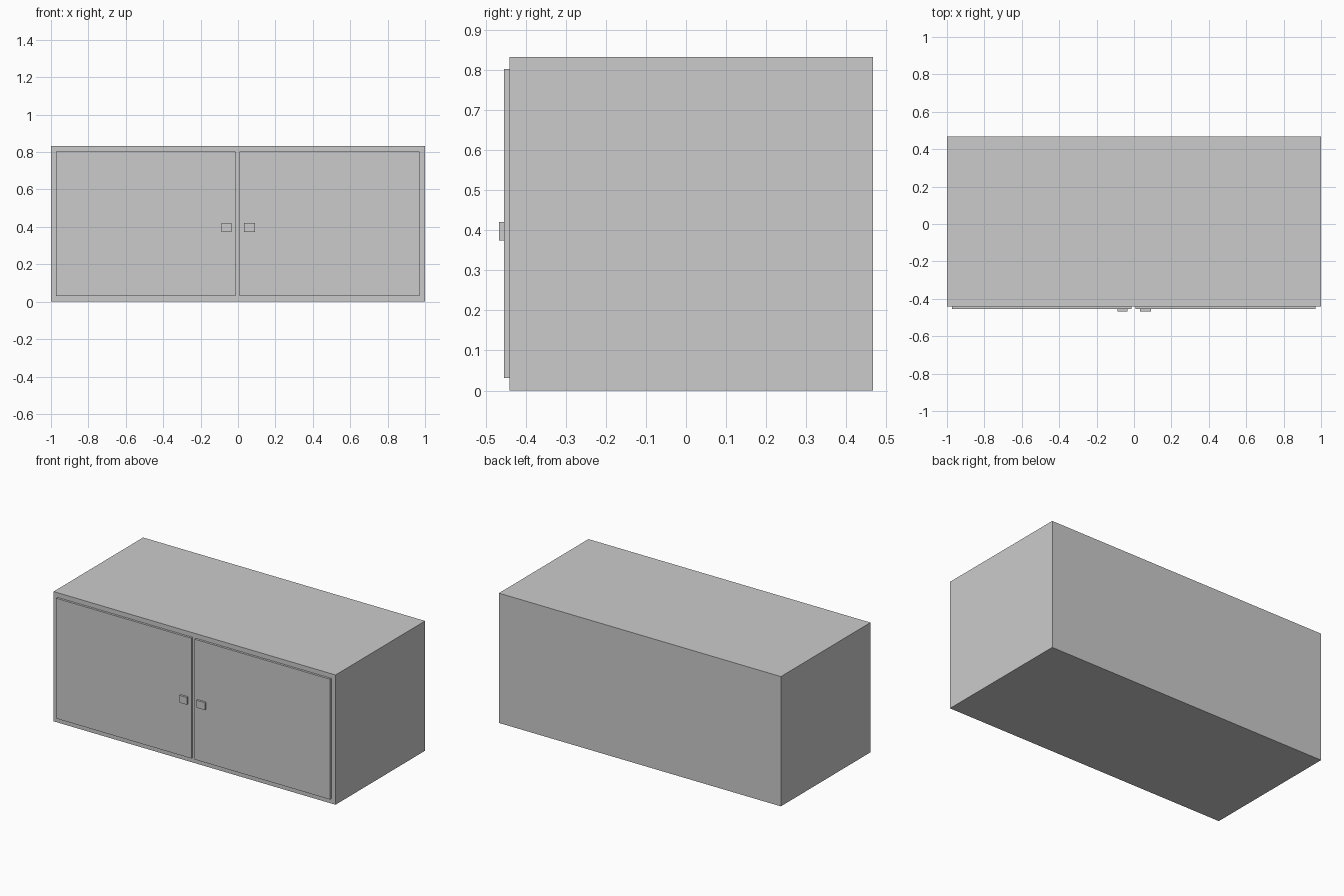
import bpy

if "Cube" in bpy.data.objects:
    bpy.data.objects.remove(bpy.data.objects["Cube"])


def box(name, x, y, z):
    """Box spanning the given (min, max) ranges."""
    spans = (x, y, z)
    bpy.ops.mesh.primitive_cube_add(size=1, location=[(a + b) / 2 for a, b in spans])
    ob = bpy.context.object
    ob.name = name
    ob.scale = [b - a for a, b in spans]
    bpy.ops.object.transform_apply(location=False, rotation=False, scale=True)
    return ob


BODY_FRONT, DOOR_FRONT, HANDLE_FRONT = -0.44, -0.454, -0.467

# Cabinet body
box("cabinet_body", (-1, 1), (BODY_FRONT, 0.467), (0, 0.832))

# Doors and their handles (right handle is slightly wider)
for side, door_x, handle_x in (
    ("left", (-0.972, -0.013), (-0.088, -0.036)),
    ("right", (0.009, 0.97), (0.031, 0.092)),
):
    box(side + "_door", door_x, (DOOR_FRONT, BODY_FRONT), (0.031, 0.802))
    box(side + "_handle", handle_x, (HANDLE_FRONT, DOOR_FRONT), (0.374, 0.421))
